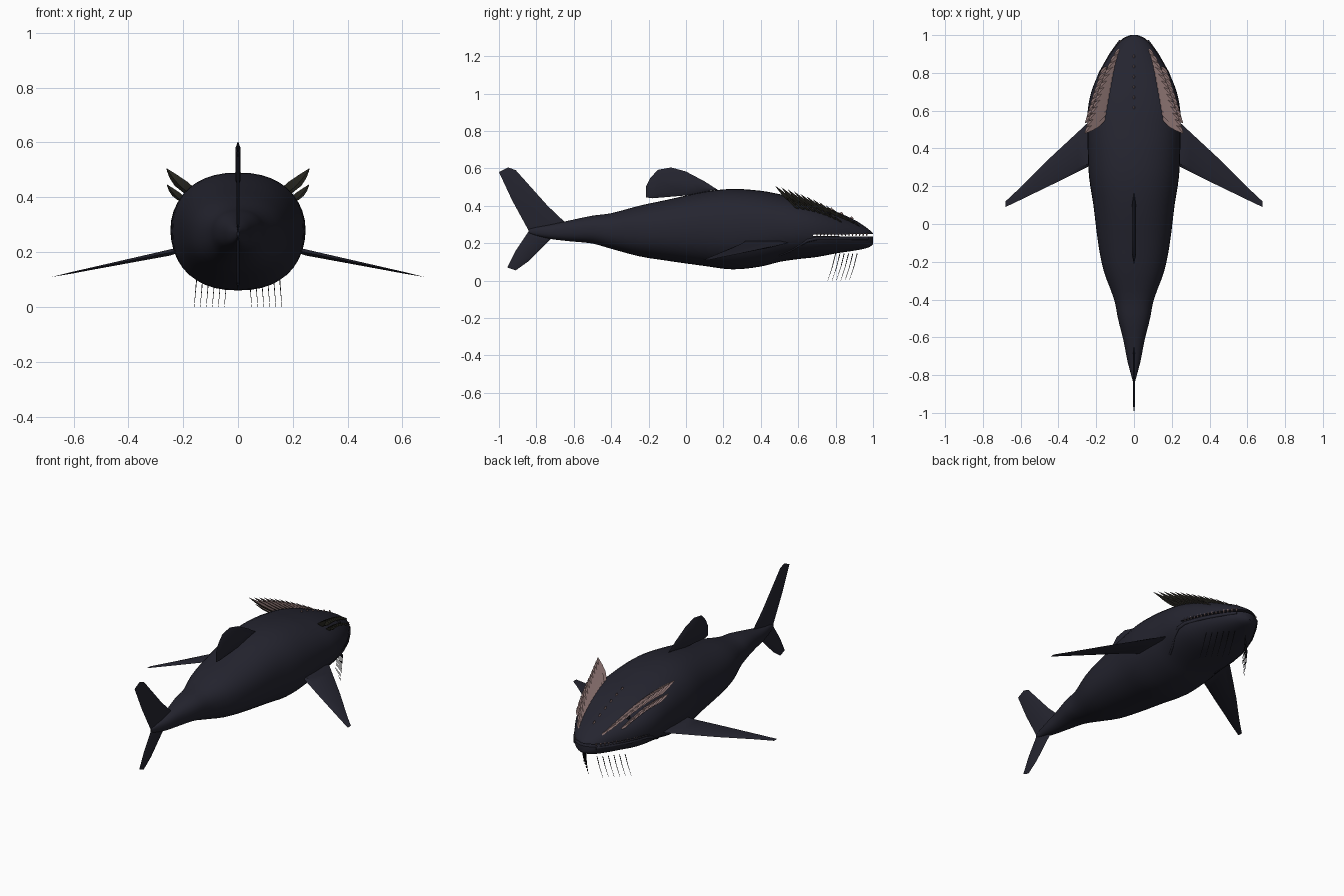
import bpy, bmesh, math
from mathutils import Vector, Matrix

cube = bpy.data.objects.get("Cube")
if cube:
    bpy.data.objects.remove(cube, do_unlink=True)


def material(name, rgb):
    m = bpy.data.materials.new(name)
    m.use_nodes = True
    m.diffuse_color = (*rgb, 1)
    bsdf = next(n for n in m.node_tree.nodes if n.type == 'BSDF_PRINCIPLED')
    bsdf.inputs["Base Color"].default_value = (*rgb, 1)
    return m


SKIN = material("dark blue skin", (0.018, 0.018, 0.029))
PINK = material("dusty pink crest", (0.22, 0.145, 0.14))
OLIVE = material("olive crest underside", (0.07, 0.068, 0.05))
BLACK = material("black", (0.006, 0.006, 0.008))


def finish(name, bm, mats, angle=40):
    bmesh.ops.recalc_face_normals(bm, faces=bm.faces)
    mesh = bpy.data.meshes.new(name)
    bm.to_mesh(mesh)
    bm.free()
    obj = bpy.data.objects.new(name, mesh)
    bpy.context.collection.objects.link(obj)
    for m in mats:
        mesh.materials.append(m)
    if angle:
        smooth(obj, angle)
    return obj


def select(obj):
    bpy.ops.object.select_all(action='DESELECT')
    obj.select_set(True)
    bpy.context.view_layer.objects.active = obj


def smooth(obj, angle):
    select(obj)
    bpy.ops.object.shade_smooth_by_angle(angle=math.radians(angle))


def loft(bm, rings):
    rows = [[bm.verts.new(p) for p in ring] for ring in rings]
    n = len(rows[0])
    faces = [bm.faces.new((a[i], a[(i + 1) % n], b[(i + 1) % n], b[i]))
             for a, b in zip(rows, rows[1:]) for i in range(n)]
    return faces + [bm.faces.new(rows[0][::-1]), bm.faces.new(rows[-1])]


# Body stations: y, belly height, back height, half width
STATIONS = [
    (-.84, .255, .275, .004), (-.8, .24, .285, .015), (-.72, .222, .3, .036),
    (-.62, .21, .322, .055), (-.5, .198, .347, .085), (-.4, .17, .36, .105),
    (-.25, .13, .4, .16), (-.1, .106, .432, .19), (.1, .078, .475, .215),
    (.25, .06, .49, .238), (.4, .075, .48, .245), (.5, .1, .462, .246),
    (.6, .115, .44, .245), (.7, .126, .41, .226), (.8, .145, .37, .185),
    (.9, .16, .325, .125), (.96, .172, .287, .082), (.985, .182, .267, .055),
    (1, .195, .252, .02)]
POWER = 2.3


def section(y):
    """Smoothly interpolated belly, back and half width at y."""
    k = max(i for i in range(len(STATIONS) - 1) if i == 0 or STATIONS[i][0] <= y)
    p, q = STATIONS[k], STATIONS[k + 1]
    before, after = STATIONS[max(k - 1, 0)], STATIONS[min(k + 2, len(STATIONS) - 1)]
    w = q[0] - p[0]
    t = (y - p[0]) / w
    out = []
    for c in (1, 2, 3):
        m0 = (q[c] - before[c]) / (q[0] - before[0]) * w
        m1 = (after[c] - p[c]) / (after[0] - p[0]) * w
        out.append((1 + 2 * t) * (1 - t) ** 2 * p[c] + t * (1 - t) ** 2 * m0
                   + t * t * (3 - 2 * t) * q[c] + t * t * (t - 1) * m1)
    return out


def side_x(y, z):
    lo, hi, w = section(y)
    u = min(abs(2 * z - lo - hi) / (hi - lo), 1)
    return w * (1 - u ** POWER) ** (1 / POWER)


def back_z(y, x):
    lo, hi, w = section(y)
    u = min(abs(x) / w, 1)
    return (lo + hi) / 2 + (hi - lo) / 2 * (1 - u ** POWER) ** (1 / POWER)


def body_ring(y, n=40):
    lo, hi, w = section(y)
    ring = []
    for i in range(n):
        a = math.tau * i / n
        c, s = (math.copysign(abs(f) ** (2 / POWER), f) for f in (math.cos(a), math.sin(a)))
        ring.append((w * c, y, (lo + hi) / 2 + (hi - lo) / 2 * s))
    return ring


bm = bmesh.new()
ys = [p[0] + (q[0] - p[0]) * k / 3 for p, q in zip(STATIONS, STATIONS[1:]) for k in range(3)]
loft(bm, [body_ring(y) for y in ys + [1]])
body = finish("body", bm, [SKIN], 0)

# Mouth slit: a wedge opening towards the snout
bm = bmesh.new()
loft(bm, [[(x, y, z) for x, z in ((-.4, .242 - h), (.4, .242 - h), (.4, .242 + h), (-.4, .242 + h))]
          for y, h in ((.68, .003), (1.1, .009))])
cutter = finish("mouth_cutter", bm, [SKIN], 0)
cutter.hide_render = True
cut = body.modifiers.new("mouth", 'BOOLEAN')
cut.operation = 'DIFFERENCE'
cut.object = cutter
select(body)
bpy.ops.object.modifier_apply(modifier=cut.name)
bpy.data.objects.remove(cutter, do_unlink=True)
smooth(body, 40)


# Fins: lens-shaped blades from an outline, placed by a function
def fin(name, outline, place):
    cx = sum(p[0] for p in outline) / len(outline)
    cy = sum(p[1] for p in outline) / len(outline)
    inner = [(cx + (a - cx) * .7, cy + (b - cy) * .7) for a, b in outline]
    bm = bmesh.new()
    loft(bm, [[place(a, b, s) for a, b in pts]
              for pts, s in ((inner, -1), (outline, 0), (inner, 1))])
    return finish(name, bm, [SKIN], 30)


def upright(thick):
    return lambda y, z, s: (s * thick, y, z)


fin("dorsal_fin", [(.17, .485), (.1, .53), (0, .583), (-.08, .605), (-.15, .592), (-.19, .55),
                   (-.215, .5), (-.215, .445), (-.18, .44), (0, .455), (.13, .48)], upright(.01))
fin("upper_tail_lobe", [(-.64, .305), (-.74, .4), (-.91, .59), (-.95, .605), (-1, .58),
                        (-.93, .43), (-.84, .265), (-.72, .25)], upright(.006))
fin("lower_tail_lobe", [(-.68, .26), (-.72, .225), (-.84, .105), (-.91, .055), (-.955, .07),
                        (-.91, .16), (-.84, .265)], upright(.006))
for side, label in ((1, "left"), (-1, "right")):
    fin(label + "_flipper", [(.17, .58), (.24, .54), (.45, .345), (.6, .195), (.68, .12),
                             (.68, .09), (.6, .128), (.4, .225), (.24, .305), (.17, .33)],
        lambda x, y, s: (side * x, y, .25 - .207 * x + s * .02 * (1 - x) ** 2))


# Crest: two rows of curved, overlapping plates
def feather(bm, base, length, side):
    along = Vector((.66 * side, -.55, .5)).normalized()
    up = Vector((-.3 * side, .6, .75))
    up = (up - up.dot(along) * along).normalized()
    across = along.cross(up)
    rings = []
    for t, w in ((0, .5), (.25, .95), (.5, 1), (.75, .65), (.92, .25), (1, .03)):
        p = base + along * length * t + Vector((0, -.4, .5)) * length * .4 * (t * t - .5 * t)
        a, b = across * w * length * .2, up * w * length * .07
        rings.append([p + a, p + b, p - a, p - b])
    faces = loft(bm, rings)
    bmesh.ops.recalc_face_normals(bm, faces=faces)
    for f in faces:
        f.normal_update()
        f.material_index = 0 if f.normal.dot(up) > 0 else 1


for side, label in ((1, "left"), (-1, "right")):
    bm = bmesh.new()
    count = 13
    for i in range(count):
        t = i / (count - 1)
        x, y = .07 + .085 * t ** .8, .925 - .345 * t
        feather(bm, Vector((x * side, y, back_z(y, x) - .008)), .055 + .105 * t ** .8, side)
        if i > 3:  # shorter outer plates
            x += .035
            feather(bm, Vector((x * side, y + .02, back_z(y + .02, x) - .008)), .04 + .065 * t, side)
    finish(label + "_crest", bm, [PINK, OLIVE], 30)

# Row of small scales along the top of the head
bm = bmesh.new()
for i in range(6):
    y = .615 + .054 * i
    bmesh.ops.create_cone(bm, cap_ends=True, segments=6, radius1=.009, radius2=.002, depth=.014,
                          matrix=Matrix.Translation((0, y, back_z(y, 0) + .003)) @ Matrix.Diagonal((.7, 1.4, 1, 1)))
finish("head_scales", bm, [PINK])

# Teeth along the upper jaw
bm = bmesh.new()
for side in (1, -1):
    for i in range(15):
        y = .7 + .019 * i
        bmesh.ops.create_cone(bm, cap_ends=True, segments=5, radius1=.002, radius2=.007, depth=.016,
                              matrix=Matrix.Translation((side * (side_x(y, .245) - .006), y, .246)))
finish("teeth", bm, [PINK])

# Lips, eyes and chin whiskers on each side
LIP = [(.97, .226), (.9, .226), (.8, .226), (.7, .226), (.65, .215), (.6, .185), (.55, .155), (.5, .135)]
for side, label in ((1, "left"), (-1, "right")):
    curve = bpy.data.curves.new(label + "_lip", 'CURVE')
    curve.dimensions = '3D'
    curve.bevel_depth = .01
    curve.bevel_resolution = 2
    curve.use_fill_caps = True
    spline = curve.splines.new('POLY')
    spline.points.add(len(LIP) - 1)
    for point, (y, z) in zip(spline.points, LIP):
        point.co = (side * (side_x(y, z) - .004), y, z, 1)
        point.radius = 1 if y > .6 else .6
    curve.materials.append(SKIN)
    bpy.context.collection.objects.link(bpy.data.objects.new(label + "_lip", curve))

    bm = bmesh.new()
    bmesh.ops.create_uvsphere(bm, u_segments=12, v_segments=8, radius=.011,
                              matrix=Matrix.Translation((side * side_x(.765, .355), .765, .355)))
    finish(label + "_eye", bm, [BLACK], 60)

    bm = bmesh.new()
    for i in range(6):
        x, y = .148 - .022 * i, .8 + .023 * i
        rings = []
        for t in (0, .5, 1):
            p = Vector((side * (x + .012 * t), y - .03 * t - .012 * t * t, .145 * (1 - t)))
            r = .0028 * (1 - .7 * t)
            rings.append([p + Vector((r * math.cos(a), r * math.sin(a), 0))
                          for a in (0, math.tau / 3, math.tau * 2 / 3)])
        loft(bm, rings)
    finish(label + "_whiskers", bm, [BLACK])
